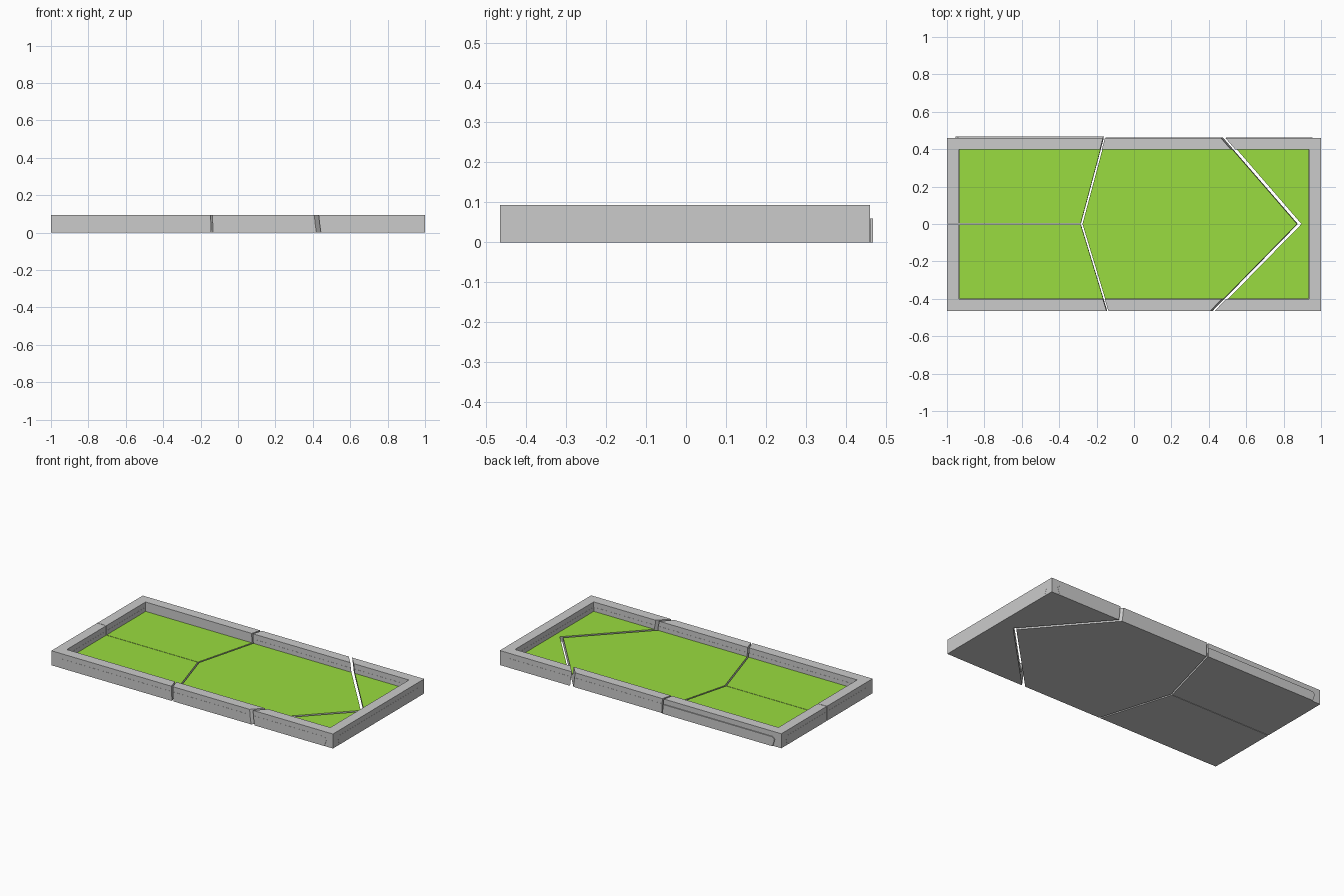
import bpy, bmesh

if "Cube" in bpy.data.objects:
    bpy.data.objects.remove(bpy.data.objects["Cube"])

H, FLOOR = 0.093, 0.033
X, Y0, Y1 = 0.9992, -0.465, 0.461        # outer frame
IX, IY0, IY1 = 0.935, -0.40, 0.398       # inner opening

green = bpy.data.materials.new("green_surface")
green.diffuse_color = (0.32, 0.72, 0.05, 1)
green.use_nodes = True
green.node_tree.nodes["Principled BSDF"].inputs["Base Color"].default_value = green.diffuse_color


def prism(name, lower, upper):
    """Closed solid between two matching 3D loops."""
    bm = bmesh.new()
    a = [bm.verts.new(p) for p in lower]
    b = [bm.verts.new(p) for p in upper]
    bm.faces.new(a)
    bm.faces.new(b)
    for i in range(len(a)):
        j = (i + 1) % len(a)
        bm.faces.new((a[i], a[j], b[j], b[i]))
    bmesh.ops.recalc_face_normals(bm, faces=bm.faces)
    me = bpy.data.meshes.new(name)
    bm.to_mesh(me)
    bm.free()
    ob = bpy.data.objects.new(name, me)
    bpy.context.collection.objects.link(ob)
    return ob


def box(name, x0, x1, y0, y1, z0, z1):
    r = [(x0, y0), (x1, y0), (x1, y1), (x0, y1)]
    return prism(name, [(x, y, z0) for x, y in r], [(x, y, z1) for x, y in r])


def boolean(name, a, b, op):
    """New object holding the boolean of a and b, or None when empty."""
    m = a.modifiers.new("cut", 'BOOLEAN')
    m.operation, m.object, m.solver = op, b, 'EXACT'
    dg = bpy.context.evaluated_depsgraph_get()
    dg.update()
    me = bpy.data.meshes.new_from_object(a.evaluated_get(dg))
    a.modifiers.remove(m)
    if not me.polygons:
        return None
    me.name = name
    ob = bpy.data.objects.new(name, me)
    bpy.context.collection.objects.link(ob)
    return ob


def seam(back_x, tip_x, front_x, offset, lean):
    """Chevron edge, front to back: (x, y, lean of the top edge)."""
    k = 0.6 / 0.465
    return [(tip_x + (front_x - tip_x) * k + offset, -0.6, lean),
            (tip_x + offset, 0, lean),
            (tip_x + (back_x - tip_x) * k + offset, 0.6, lean)]


def region(name, pts):
    z0, z1 = -0.01, 0.11
    return prism(name, [(x - s * z0 / H, y, z0) for x, y, s in pts],
                 [(x - s * z1 / H, y, z1) for x, y, s in pts])


# Regions of the four interlocking pieces
L1 = seam(-0.155, -0.279, -0.138, -0.005, 0.004)
L2 = seam(-0.155, -0.279, -0.138, 0.005, 0.004)
R1 = seam(0.485, 0.888, 0.432, -0.012, 0.013)
R2 = seam(0.485, 0.888, 0.432, 0.012, 0.013)
g = 0.0015
regions = {
    "left_front": [(-1.2, -0.6, 0), L1[0], (L1[1][0], -g, 0.004), (-1.2, -g, 0)],
    "left_back": [(-1.2, g, 0), (L1[1][0], g, 0.004), L1[2], (-1.2, 0.6, 0)],
    "middle": L2 + R1[::-1],
    "right": R2 + [(1.2, 0.6, 0), (1.2, -0.6, 0)],
}

# Whole tray, before cutting
slab = box("slab", -X, X, Y0, Y1, 0, H)
recess = box("recess", -IX, IX, IY0, IY1, FLOOR - 0.001, H + 0.1)
tray = boolean("tray", slab, recess, 'DIFFERENCE')
surface = box("surface", -IX, IX, IY0, IY1, FLOOR - 0.001, FLOOR)
surface.data.materials.append(green)


# Hooked tenon profile that runs through each wall
def profile(half):
    return [(-half + 0.015, 0.0), (-half, 0.046), (-half + 0.015, 0.06),
            (half - 0.015, 0.06), (half, 0.046), (half - 0.015, 0.0)]


e = 0.0008
long_p, end_p = profile(0.955), profile(0.415)
tenons = {
    "front": prism("t_front", [(u, Y0 - e, z) for u, z in long_p],
                   [(u, IY0 + e, z) for u, z in long_p]),
    "back": prism("t_back", [(u, IY1 - e, z) for u, z in long_p],
                  [(u, Y1 + e, z) for u, z in long_p]),
    "left_end": prism("t_left", [(-X - e, u, z) for u, z in end_p],
                      [(-IX + e, u, z) for u, z in end_p]),
    "right_end": prism("t_right", [(IX - e, u, z) for u, z in end_p],
                       [(X + e, u, z) for u, z in end_p]),
}

# Cut every part into the four pieces
helpers = [slab, recess, tray, surface, *tenons.values()]
for name, pts in regions.items():
    cutter = region(name + "_cutter", pts)
    helpers.append(cutter)
    boolean(name + "_frame", tray, cutter, 'INTERSECT')
    boolean(name + "_green_floor", surface, cutter, 'INTERSECT')
    for side, t in tenons.items():
        ob = boolean(f"{name}_{side}_tenon", t, cutter, 'INTERSECT')
        # This one tenon stands proud of the back wall
        if ob and name == "left_back" and side == "back":
            ob.location.y = 0.0055

for h in helpers:
    bpy.data.objects.remove(h)
